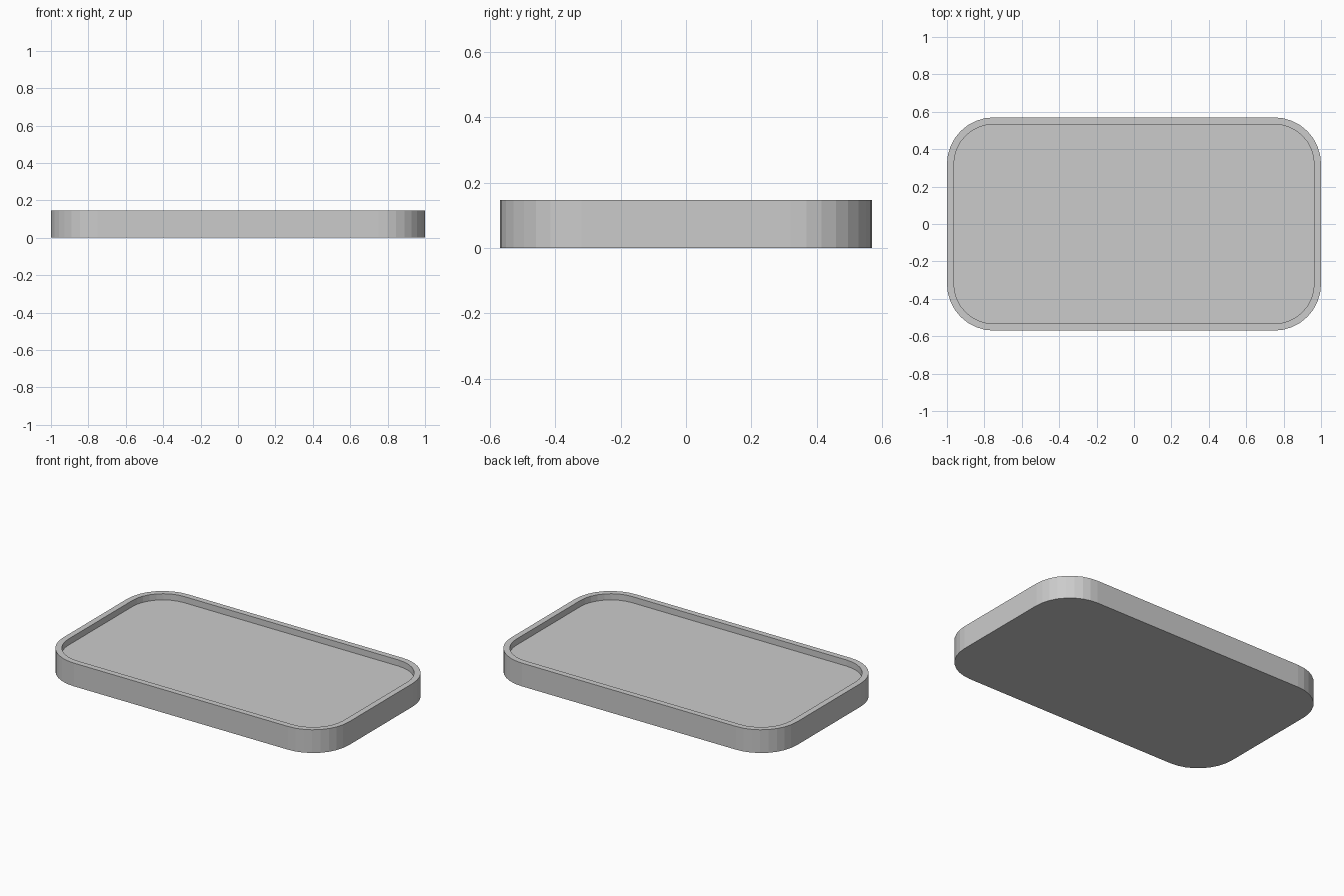
import bpy, bmesh
from math import sin, cos, pi

if "Cube" in bpy.data.objects:
    bpy.data.objects.remove(bpy.data.objects["Cube"])

HX, HY, H = 1.0, 0.57, 0.147      # outer half sizes and height
RADIUS, SEGS = 0.25, 8            # corner rounding
RIM, FLOOR = 0.037, 0.108         # rim width and recessed floor height


def rounded_loop(bm, inset, z):
    """Ring of vertices around a rounded rectangle."""
    r = RADIUS - inset
    cx, cy = HX - RADIUS, HY - RADIUS
    verts = []
    for q, (sx, sy) in enumerate([(1, 1), (-1, 1), (-1, -1), (1, -1)]):
        for i in range(SEGS + 1):
            a = (q + i / SEGS) * pi / 2
            verts.append(bm.verts.new((sx * cx + r * cos(a), sy * cy + r * sin(a), z)))
    return verts


# Tray: base, outer wall, flat rim, inner wall, recessed floor
bm = bmesh.new()
loops = [rounded_loop(bm, i, z) for i, z in
         [(0, 0), (0, H), (RIM, H), (RIM, FLOOR)]]
for lo, hi in zip(loops, loops[1:]):
    n = len(lo)
    for k in range(n):
        bm.faces.new((lo[k], lo[(k + 1) % n], hi[(k + 1) % n], hi[k]))
bm.faces.new(loops[0][::-1])
bm.faces.new(loops[-1])
bmesh.ops.recalc_face_normals(bm, faces=bm.faces)

mesh = bpy.data.meshes.new("tray")
bm.to_mesh(mesh)
bm.free()
tray = bpy.data.objects.new("tray", mesh)
bpy.context.collection.objects.link(tray)
